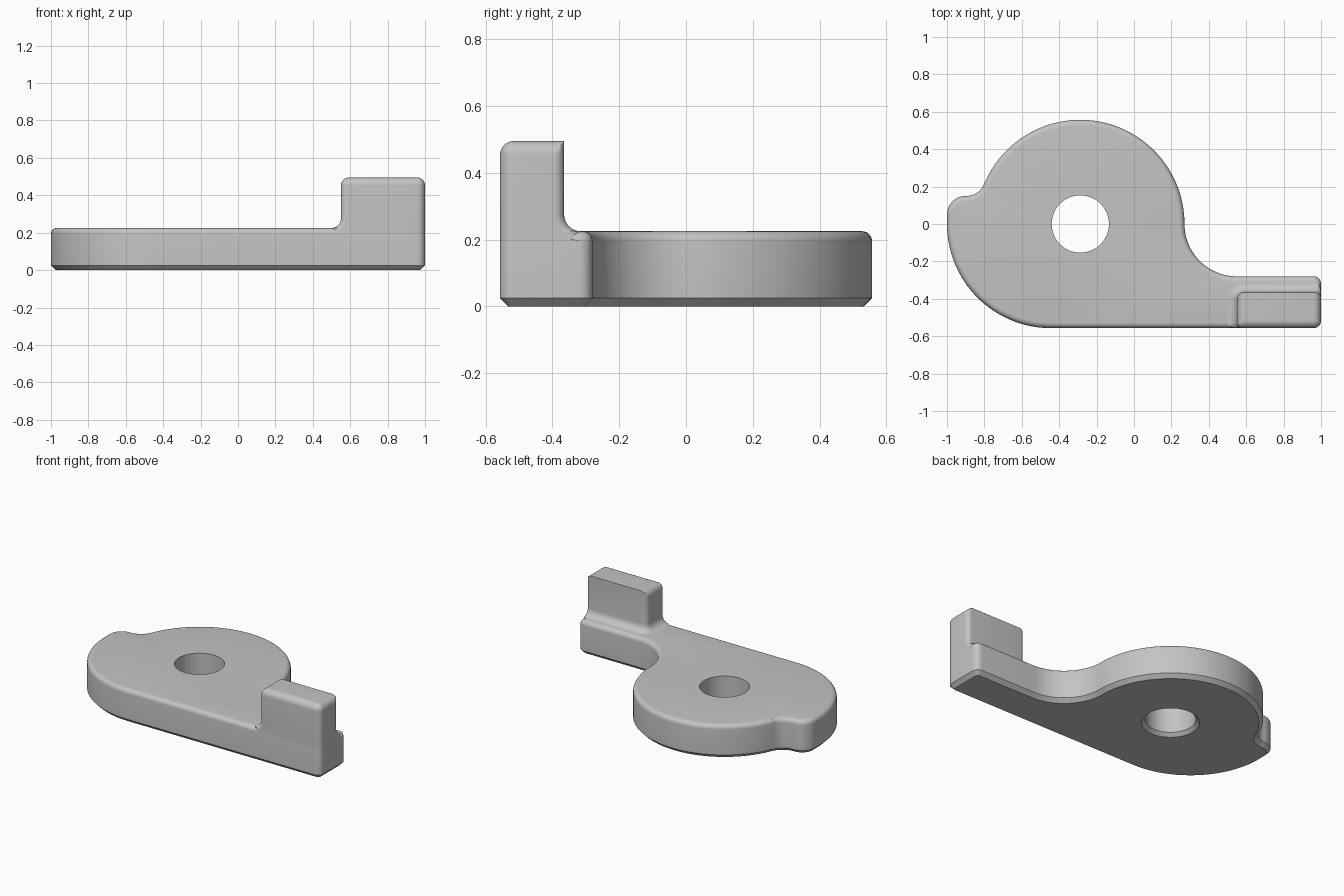
import bpy, bmesh
from math import sin, cos, pi, radians, sqrt

cube = bpy.data.objects.get("Cube")
if cube:
    bpy.data.objects.remove(cube, do_unlink=True)

grey = bpy.data.materials.new("satin grey")
grey.use_nodes = True
colour = (0.55, 0.55, 0.55, 1)
grey.diffuse_color = colour
grey.node_tree.nodes["Principled BSDF"].inputs["Base Color"].default_value = colour

HALF = 0.557       # half depth of the plate, also the disc radius
PLATE_TOP = 0.225
EDGE = 0.03        # rounding of the plate's top edge
CHAMFER = 0.025    # chamfer along the underside
HOLE = (-0.287, 0)


def arc(cx, cy, rx, ry, start, end, steps):
    angles = [radians(start + (end - start) * i / steps) for i in range(steps + 1)]
    return [(cx + rx * cos(a), cy + ry * sin(a)) for a in angles]


def add_ring(bm, points, z):
    return [bm.verts.new((x, y, z)) for x, y in points]


def skin(bm, rings):
    for low, high in zip(rings, rings[1:]):
        for i in range(len(low)):
            j = (i + 1) % len(low)
            bm.faces.new((low[i], low[j], high[j], high[i]))


def loop_edges(bm, ring):
    return [bm.edges.get((ring[i - 1], ring[i])) for i in range(len(ring))]


def finish(bm, name):
    bmesh.ops.remove_doubles(bm, verts=bm.verts, dist=0.0002)
    bmesh.ops.recalc_face_normals(bm, faces=bm.faces)
    mesh = bpy.data.meshes.new(name)
    bm.to_mesh(mesh)
    bm.free()
    mesh.materials.append(grey)
    obj = bpy.data.objects.new(name, mesh)
    bpy.context.collection.objects.link(obj)
    bpy.ops.object.select_all(action="DESELECT")
    obj.select_set(True)
    bpy.context.view_layer.objects.active = obj
    bpy.ops.object.shade_smooth_by_angle(angle=radians(32))


# Plate outline: tangent arcs as centre, radius, start, end, steps
# (an arc that runs clockwise is concave)
OUTLINE = [
    (0.96, 0.04 - HALF, 0.04, -90, 0, 8),
    (0.96, -0.32, 0.04, 0, 90, 8),
    (0.55, 0, 0.28, 270, 180, 24),
    (HOLE[0], 0, HALF, 0, 157.65, 56),
    (-0.895, 0.25, 0.1, -22.35, -90, 12),
    (-0.9, 0.05, 0.1, 90, 180, 14),
    (HALF - 1, 0, HALF, 180, 270, 32),
]


def outline(inset):
    points = []
    for cx, cy, r, start, end, steps in OUTLINE:
        r += -inset if end > start else inset
        points += arc(cx, cy, r, r, start, end, steps)
    return points


# Plate with chamfered underside, rounded top edge and a through hole
bm = bmesh.new()
levels = [(CHAMFER, 0), (0, CHAMFER)]
for i in range(7):
    a = i / 6 * pi / 2
    levels.append((EDGE * (1 - cos(a)), PLATE_TOP - EDGE + EDGE * sin(a)))
outer = [add_ring(bm, outline(inset), z) for inset, z in levels]
skin(bm, outer)
bore = [add_ring(bm, arc(*HOLE, r, r, 0, 360, 64)[:-1], z)
        for r, z in ((0.175, 0), (0.153, 0.022), (0.153, PLATE_TOP))]
skin(bm, bore)
for k in (0, -1):
    edges = loop_edges(bm, outer[k]) + loop_edges(bm, bore[k])
    bmesh.ops.triangle_fill(bm, edges=edges, use_beauty=True, normal=(0, 0, 1 if k else -1))
finish(bm, "plate")

# Upright tab with a flared foot and rounded top
LEFT, RIGHT, BACK, TOP = 0.55, 1.0, -0.365, 0.495
FLARE, ROUND = 0.05, 0.042
FOOT_TOP = PLATE_TOP + FLARE


def tab_ring(z):
    drop = max(FOOT_TOP - z, 0)
    curve = sqrt(max(FLARE ** 2 - drop ** 2, 0))
    out = FLARE - curve
    # Edge rounding follows the plate top into the flare
    run = sqrt(max((FLARE + EDGE) ** 2 - drop ** 2, 0)) - curve
    rise = max(z - (TOP - ROUND), 0)
    inset = ROUND - sqrt(max(ROUND ** 2 - rise ** 2, 0))
    x0, y1 = LEFT - out, BACK + out
    front, right, left = inset - HALF, RIGHT - inset, x0 + inset
    r = max(0.04 - inset, 0.003)
    fl = max(run - inset, 0.001)
    fy = max(EDGE - inset, 0.001)
    br = 0.035 + out
    points = arc(right - r, front + r, r, r, -90, 0, 8)
    points += arc(RIGHT - EDGE, y1 - run, EDGE, run, 0, 90, 8)
    points += arc(x0 + br, y1 - br, br, br, 90, 180, 8)
    points += arc(left + fl, front + fy, fl, fy, 180, 270, 8)
    return [(min(max(x, left), right), y) for x, y in points]


bm = bmesh.new()
base = PLATE_TOP - EDGE
heights = [base + EDGE * i / 5 for i in range(6)]
heights += [FOOT_TOP - FLARE * cos(i / 8 * pi / 2) for i in range(1, 9)]
heights += [TOP - ROUND + ROUND * sin(i / 8 * pi / 2) for i in range(9)]
rings = [add_ring(bm, tab_ring(z), z) for z in heights]
skin(bm, rings)
bm.faces.new(rings[-1])
finish(bm, "upright_tab")
